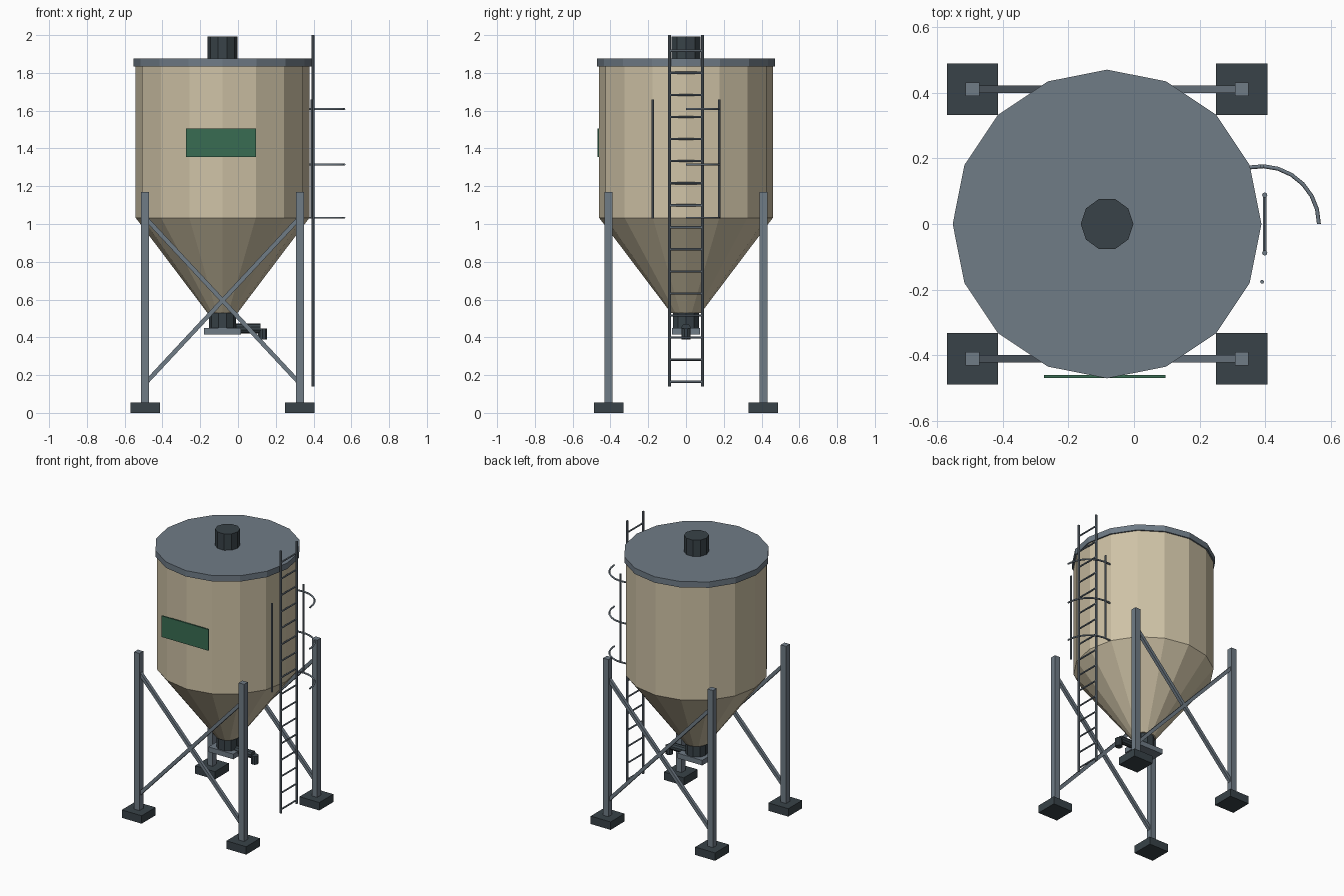
import bpy
from math import pi, sin, cos, radians
from mathutils import Vector

if "Cube" in bpy.data.objects:
    bpy.data.objects.remove(bpy.data.objects["Cube"], do_unlink=True)


def material(name, rgb):
    m = bpy.data.materials.new(name)
    m.use_nodes = True
    m.diffuse_color = (*rgb, 1)
    m.node_tree.nodes["Principled BSDF"].inputs["Base Color"].default_value = (*rgb, 1)
    return m


beige = material("beige_paint", (0.62, 0.54, 0.38))
steel = material("grey_steel", (0.16, 0.20, 0.24))
dark = material("dark_metal", (0.04, 0.055, 0.065))
green = material("green_sign", (0.04, 0.15, 0.085))


def finish(name, mat):
    ob = bpy.context.object
    ob.name = name
    ob.data.materials.append(mat)
    return ob


def box(name, centre, size, mat):
    bpy.ops.mesh.primitive_cube_add(size=1, location=centre)
    ob = finish(name, mat)
    ob.scale = size
    return ob


def frustum(name, x, z0, z1, r0, r1, sides, mat):
    """Upright cylinder or cone with a corner pointing along +x."""
    bpy.ops.mesh.primitive_cone_add(vertices=sides, radius1=r0, radius2=r1, depth=z1 - z0,
                                    location=(x, 0, (z0 + z1) / 2), rotation=(0, 0, pi / 2))
    return finish(name, mat)


def rod(name, a, b, radius, mat, sides=8):
    """Round bar between two points."""
    a, b = Vector(a), Vector(b)
    bpy.ops.mesh.primitive_cylinder_add(vertices=sides, radius=radius, depth=(b - a).length,
                                        location=(a + b) / 2)
    ob = finish(name, mat)
    ob.rotation_euler = (b - a).to_track_quat('Z', 'Y').to_euler()
    return ob


CX = -0.082      # tank axis
LEG = 0.41       # leg offset from the axis

# Tank, hopper, lid and vent
frustum("tank_body", CX, 1.033, 1.836, 0.46, 0.46, 16, beige)
frustum("hopper_cone", CX, 0.53, 1.033, 0.08, 0.46, 16, beige)
frustum("lid", CX, 1.835, 1.877, 0.47, 0.47, 16, steel)
frustum("roof_vent", CX, 1.877, 1.993, 0.08, 0.08, 10, dark)
box("sign_panel", (CX - 0.007, -0.464, 1.43), (0.37, 0.009, 0.15), green)

# Outlet valve
frustum("outlet_collar", CX, 0.45, 0.53, 0.072, 0.072, 10, dark)
box("slide_gate", (CX, 0, 0.432), (0.195, 0.15, 0.036), steel)
rod("valve_arm", (-0.01, 0, 0.446), (0.12, 0, 0.446), 0.026, dark, 10)
rod("valve_handle", (0.13, 0, 0.388), (0.13, 0, 0.446), 0.025, dark, 10)

# Legs, feet and crossed braces
for sy, end in ((-1, "front"), (1, "back")):
    y = sy * LEG
    for sx, side in ((-1, "right"), (1, "left")):
        x = CX + sx * LEG
        box(f"{end}_{side}_leg", (x, y, 0.61), (0.042, 0.042, 1.12), steel)
        box(f"{end}_{side}_foot", (x, y, 0.028), (0.156, 0.156, 0.056), dark)
        top = Vector((x, y, 1.035))
        low = Vector((CX - sx * LEG, y, 0.155))
        run = top - low
        brace = box(f"{end}_{side}_brace", (top + low) / 2, (0.023, 0.023, run.length), steel)
        brace.rotation_euler = (0, Vector((run.z, run.x)).angle_signed(Vector((1, 0))), 0)

# Ladder
LX = 0.398
for y, side in ((-0.088, "front"), (0.088, "back")):
    rod(f"ladder_{side}_rail", (LX, y, 0.14), (LX, y, 2.0), 0.008, steel)
for i in range(16):
    z = 0.165 + i * 0.1168
    rod(f"ladder_rung_{i + 1}", (LX, -0.088, z), (LX, 0.088, z), 0.006, steel, 6)

# Safety cage: two posts and three curved hoops
for y, side in ((-0.176, "front"), (0.176, "back")):
    rod(f"cage_{side}_post", (0.39, y, 1.03), (0.39, y, 1.66), 0.006, steel)
for n, z in enumerate((1.033, 1.315, 1.608)):
    curve = bpy.data.curves.new(f"cage_hoop_{n + 1}", 'CURVE')
    curve.dimensions = '3D'
    curve.bevel_depth = 0.006
    curve.bevel_resolution = 1
    curve.use_fill_caps = True
    spline = curve.splines.new('POLY')
    spline.points.add(7)
    for i, p in enumerate(spline.points):
        a = radians(102 * i / 7)
        p.co = (0.387 + 0.176 * cos(a), 0.176 * sin(a), z, 1)
    curve.materials.append(steel)
    bpy.context.collection.objects.link(bpy.data.objects.new(curve.name, curve))
